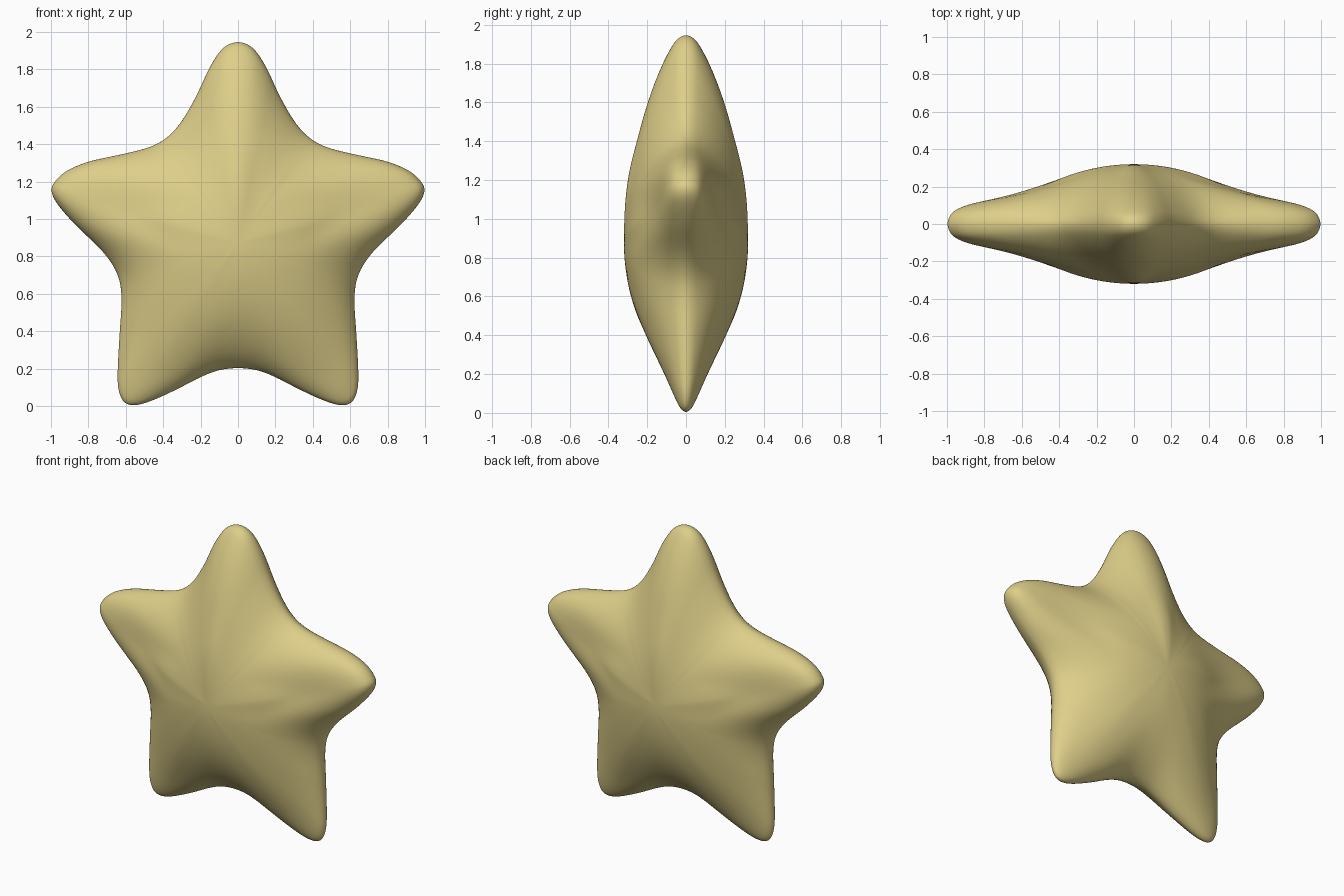
import bpy
import bmesh
import math

if "Cube" in bpy.data.objects:
    bpy.data.objects.remove(bpy.data.objects["Cube"], do_unlink=True)

CENTRE = 0.87      # height of the hub of the star
DEPTH = 0.32       # half thickness at the hub
STEPS = 3          # spline samples between outline points

# Half outline (x, z), from the top tip round to the bottom notch
half = [(0, 1.952), (.08, 1.92), (.15, 1.82), (.22, 1.67), (.3, 1.53), (.38, 1.44),
        (.48, 1.385), (.64, 1.345), (.8, 1.31), (.92, 1.26), (.985, 1.2), (1.002, 1.15),
        (.97, 1.08), (.87, .965), (.73, .83), (.65, .71), (.625, .58), (.635, .4),
        (.646, .2), (.643, .09), (.615, .02), (.56, 0), (.47, .022), (.33, .085),
        (.2, .152), (.1, .189), (0, .2)]
outline = half + [(-x, z) for x, z in half[-2:0:-1]]

# Half thickness along the ridge of each kind of arm, hub to tip
rings = [.08, .2, .35, .5, .65, .8, .9, .96, .985, 1]
ridges = {
    "top": [.319, .315, .295, .25, .208, .15, .1, .062, .038, 0],
    "side": [.318, .303, .262, .19, .148, .122, .1, .073, .045, 0],
    "bottom": [.318, .30, .262, .21, .15, .09, .058, .035, .021, 0],
}


def spline(points):
    """Closed smooth curve through the points."""
    out = []
    n = len(points)
    for i in range(n):
        p, q, r, s = (points[(i + k) % n] for k in (-1, 0, 1, 2))
        for j in range(STEPS):
            t = j / STEPS
            out.append(tuple(
                b + .5 * t * (c - a + t * (2 * a - 5 * b + 4 * c - d
                                           + t * (3 * (b - c) + d - a)))
                for a, b, c, d in zip(p, q, r, s)))
    return out


def thickness(x, z, k):
    """Half thickness on ring k of the spoke that ends at (x, z)."""
    angle = math.degrees(math.atan2(abs(x), z - CENTRE))
    arm = "top" if angle < 36 else "side" if angle < 108 else "bottom"
    w = min(1, max(0, (math.hypot(x, z - CENTRE) - .67) / .39))
    notch = DEPTH * (1 - rings[k] ** 2) ** .65
    return w * ridges[arm][k] + (1 - w) * notch


# Star body: rings of spokes, front and back sharing the rim
bm = bmesh.new()
edge = spline(outline)
count = len(edge)
rim = [bm.verts.new((x, 0, z)) for x, z in edge]
for side in (-1, 1):
    loops = []
    for k, t in enumerate(rings[:-1]):
        loops.append([bm.verts.new((x * t, side * thickness(x, z, k),
                                    CENTRE + (z - CENTRE) * t)) for x, z in edge])
    loops.append(rim)
    hub = bm.verts.new((0, side * DEPTH, CENTRE))
    for i in range(count):
        j = (i + 1) % count
        bm.faces.new((hub, loops[0][i], loops[0][j]))
        for inner, outer in zip(loops, loops[1:]):
            bm.faces.new((inner[i], outer[i], outer[j], inner[j]))
bmesh.ops.recalc_face_normals(bm, faces=bm.faces)
for face in bm.faces:
    face.smooth = True
mesh = bpy.data.meshes.new("star_body")
bm.to_mesh(mesh)
bm.free()
star = bpy.data.objects.new("star_body", mesh)
bpy.context.collection.objects.link(star)

# Rounded skin
skin = star.modifiers.new("rounding", "SUBSURF")
skin.levels = skin.render_levels = 2

# Pale gold colour
gold = bpy.data.materials.new("pale_gold")
gold.use_nodes = True
colour = (.73, .62, .25, 1)
gold.diffuse_color = colour
gold.node_tree.nodes["Principled BSDF"].inputs["Base Color"].default_value = colour
mesh.materials.append(gold)
